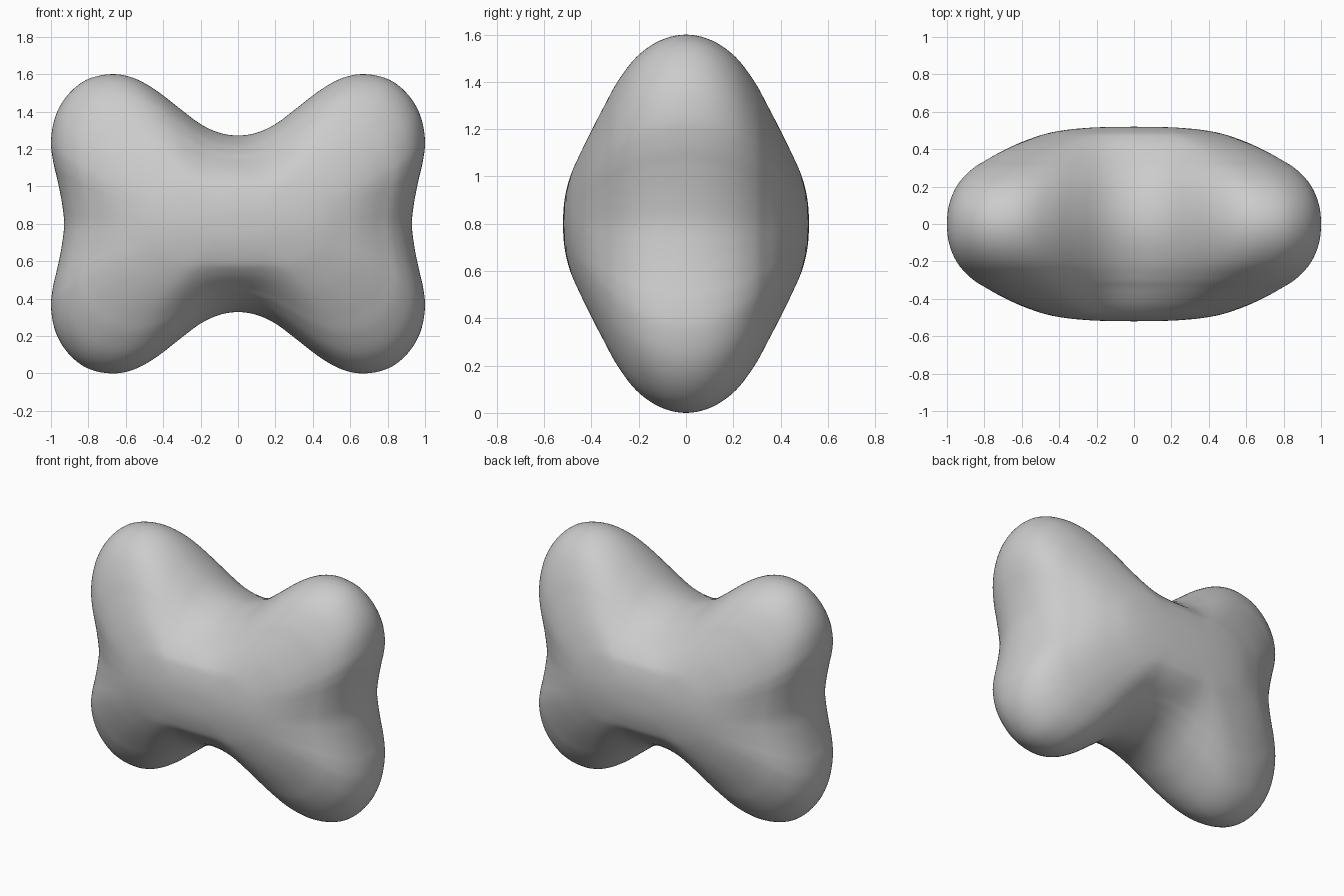
import bpy
import bmesh
from mathutils import Vector

if "Cube" in bpy.data.objects:
    bpy.data.objects.remove(bpy.data.objects["Cube"], do_unlink=True)

HALF_DEPTH = 0.52
HALF_HEIGHT = 0.8
STEPS = 5

# One quarter of the front outline, from the side dip over the lobe to the waist
outline_quarter = [(0.93, 0), (0.943, 0.12), (0.967, 0.24), (0.99, 0.34), (1, 0.45),
                   (0.975, 0.58), (0.91, 0.69), (0.81, 0.77), (0.68, 0.8), (0.56, 0.78),
                   (0.44, 0.715), (0.31, 0.615), (0.2, 0.533), (0.1, 0.487), (0, 0.472)]

# Half width, depth and half height of the slices, from the middle to the back
slice_quarter = [(1, 0, 0.8), (0.987, 0.11, 0.775), (0.943, 0.21, 0.705),
                 (0.87, 0.29, 0.6), (0.785, 0.345, 0.5), (0.69, 0.397, 0.4),
                 (0.58, 0.446, 0.3), (0.44, 0.49, 0.2), (0.25, 0.514, 0.1), (0, 0.52, 0)]


def mirrored_loop(quarter, first, second):
    """Mirror a quarter loop twice and round it with a Catmull-Rom curve."""
    half = quarter + [p * Vector(first) for p in quarter[-2::-1]]
    points = half + [p * Vector(second) for p in half[-2:0:-1]]
    loop = []
    for i in range(len(points)):
        a, b, c, d = (points[(i + k) % len(points)] for k in (-1, 0, 1, 2))
        for s in range(STEPS):
            t = s / STEPS
            loop.append(b + (c - a) * (t / 2)
                        + (a * 2 - b * 5 + c * 4 - d) * (t * t / 2)
                        + (b * 3 - a - c * 3 + d) * (t ** 3 / 2))
    return loop


outline = mirrored_loop([Vector((x, 0, z / HALF_HEIGHT)) for x, z in outline_quarter],
                        (-1, 1, 1), (1, 1, -1))
slices = mirrored_loop([Vector(p) for p in slice_quarter], (-1, 1, -1), (1, -1, 1))
side = (len(slice_quarter) - 1) * STEPS
slices = slices[1 - side:] + slices[:side]

bm = bmesh.new()


def ring(width, y, height):
    """A slice that turns from the lobed outline to an oval near the front and back."""
    oval = abs(y / HALF_DEPTH) ** 4
    shape = [p.lerp(p.normalized(), oval) for p in outline]
    sx = width / max(p.x for p in shape)
    sz = height / max(p.z for p in shape)
    return [bm.verts.new((p.x * sx, y, HALF_HEIGHT + p.z * sz)) for p in shape]


# Body: slices from front to back, closed by a point at each end
rings = [ring(*s) for s in slices]
count = len(outline)
for near, far in zip(rings, rings[1:]):
    for i in range(count):
        j = (i + 1) % count
        bm.faces.new((near[i], near[j], far[j], far[i]))
for end, y in ((rings[0], -HALF_DEPTH), (rings[-1], HALF_DEPTH)):
    tip = bm.verts.new((0, y, HALF_HEIGHT))
    for i in range(count):
        bm.faces.new((end[i], end[(i + 1) % count], tip))
bmesh.ops.recalc_face_normals(bm, faces=bm.faces)
for face in bm.faces:
    face.smooth = True

mesh = bpy.data.meshes.new("four_lobed_body")
bm.to_mesh(mesh)
bm.free()
body = bpy.data.objects.new("four_lobed_body", mesh)
bpy.context.collection.objects.link(body)

# Plain grey material
grey = bpy.data.materials.new("light_grey")
grey.use_nodes = True
colour = (0.6, 0.6, 0.6, 1)
grey.diffuse_color = colour
grey.node_tree.nodes["Principled BSDF"].inputs["Base Color"].default_value = colour
mesh.materials.append(grey)
